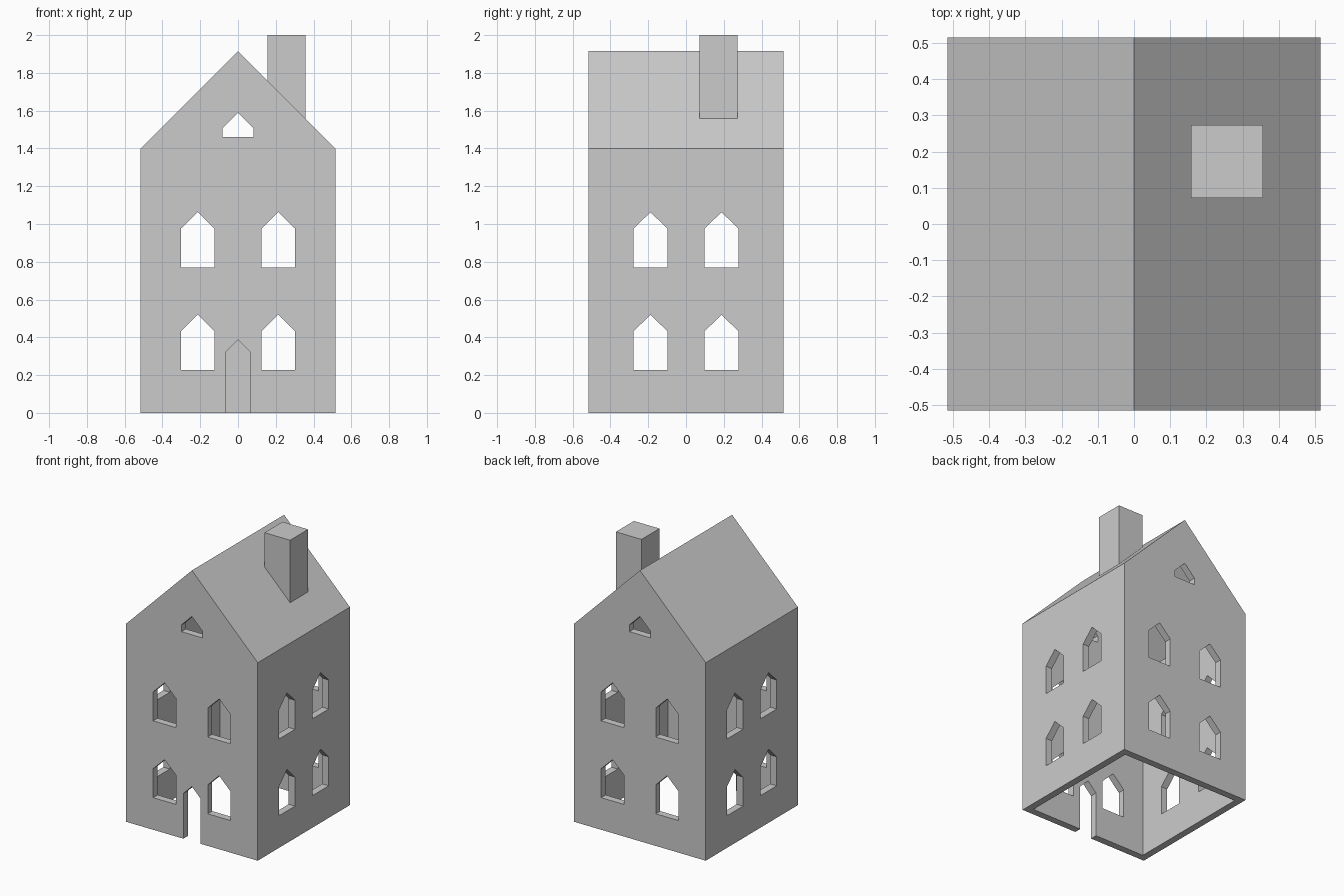
import bpy
import bmesh
from mathutils import Matrix, Vector
from math import pi

cube = bpy.data.objects.get("Cube")
if cube:
    bpy.data.objects.remove(cube, do_unlink=True)

HALF = 0.515       # half width and depth of the house
EAVE = 1.40        # height of the side walls
RIDGE = EAVE + HALF
WALL = 0.05

stone = bpy.data.materials.new("plain_grey")
stone.use_nodes = True
grey = (0.6, 0.6, 0.6, 1)
stone.diffuse_color = grey
stone.node_tree.nodes["Principled BSDF"].inputs["Base Color"].default_value = grey


def prism(name, profile, y0, y1, turn=0):
    """Extrude an x-z profile from y0 to y1, then turn it about z."""
    bm = bmesh.new()
    face = bm.faces.new([bm.verts.new((x, y0, z)) for x, z in profile])
    side = bmesh.ops.extrude_face_region(bm, geom=[face])
    moved = [v for v in side["geom"] if isinstance(v, bmesh.types.BMVert)]
    bmesh.ops.translate(bm, verts=moved, vec=Vector((0, y1 - y0, 0)))
    bmesh.ops.rotate(bm, verts=bm.verts, matrix=Matrix.Rotation(turn, 3, 'Z'))
    bmesh.ops.recalc_face_normals(bm, faces=bm.faces)
    mesh = bpy.data.meshes.new(name)
    bm.to_mesh(mesh)
    bm.free()
    mesh.materials.append(stone)
    obj = bpy.data.objects.new(name, mesh)
    bpy.context.collection.objects.link(obj)
    return obj


def gabled(x, half, base, shoulder, peak):
    """Five-sided outline with a pointed top."""
    return [(x - half, base), (x + half, base), (x + half, shoulder),
            (x, peak), (x - half, shoulder)]


def carve(target, cutter):
    cutter.hide_render = True
    mod = target.modifiers.new("cut", 'BOOLEAN')
    mod.operation = 'DIFFERENCE'
    mod.solver = 'EXACT'
    mod.object = cutter
    bpy.context.view_layer.objects.active = target
    bpy.ops.object.modifier_apply(modifier=mod.name)
    bpy.data.objects.remove(cutter, do_unlink=True)


# House shell, open underneath
house = prism("house_shell", gabled(0, HALF, 0, EAVE, RIDGE), -HALF, HALF)
inner = HALF - WALL
inner_ridge = RIDGE - WALL * 2 ** 0.5
carve(house, prism("room_cutter",
                   gabled(0, inner, -0.1, inner_ridge - inner, inner_ridge),
                   -inner, inner))

# Pointed windows, each cutter passing through two opposite walls
for turn, offset in ((0, 0.2135), (pi / 2, 0.188)):
    for x in (-offset, offset):
        for base in (0.227, 0.77):
            outline = gabled(x, 0.0895, base, base + 0.205, base + 0.293)
            carve(house, prism("window_cutter", outline, -1, 1, turn))

# Small attic windows in both gables
carve(house, prism("attic_cutter", gabled(0, 0.082, 1.46, 1.508, 1.59), -1, 1))

# Doorway in the front wall only
carve(house, prism("door_cutter", gabled(0, 0.067, -0.1, 0.32, 0.387), -1, 0))

# Chimney with its foot cut to the roof slope and sunk slightly into it
left, right, sink = 0.157, 0.357, 0.03
prism("chimney", [(left, RIDGE - left - sink), (right, RIDGE - right - sink),
                  (right, 2.0), (left, 2.0)], 0.072, 0.273)
